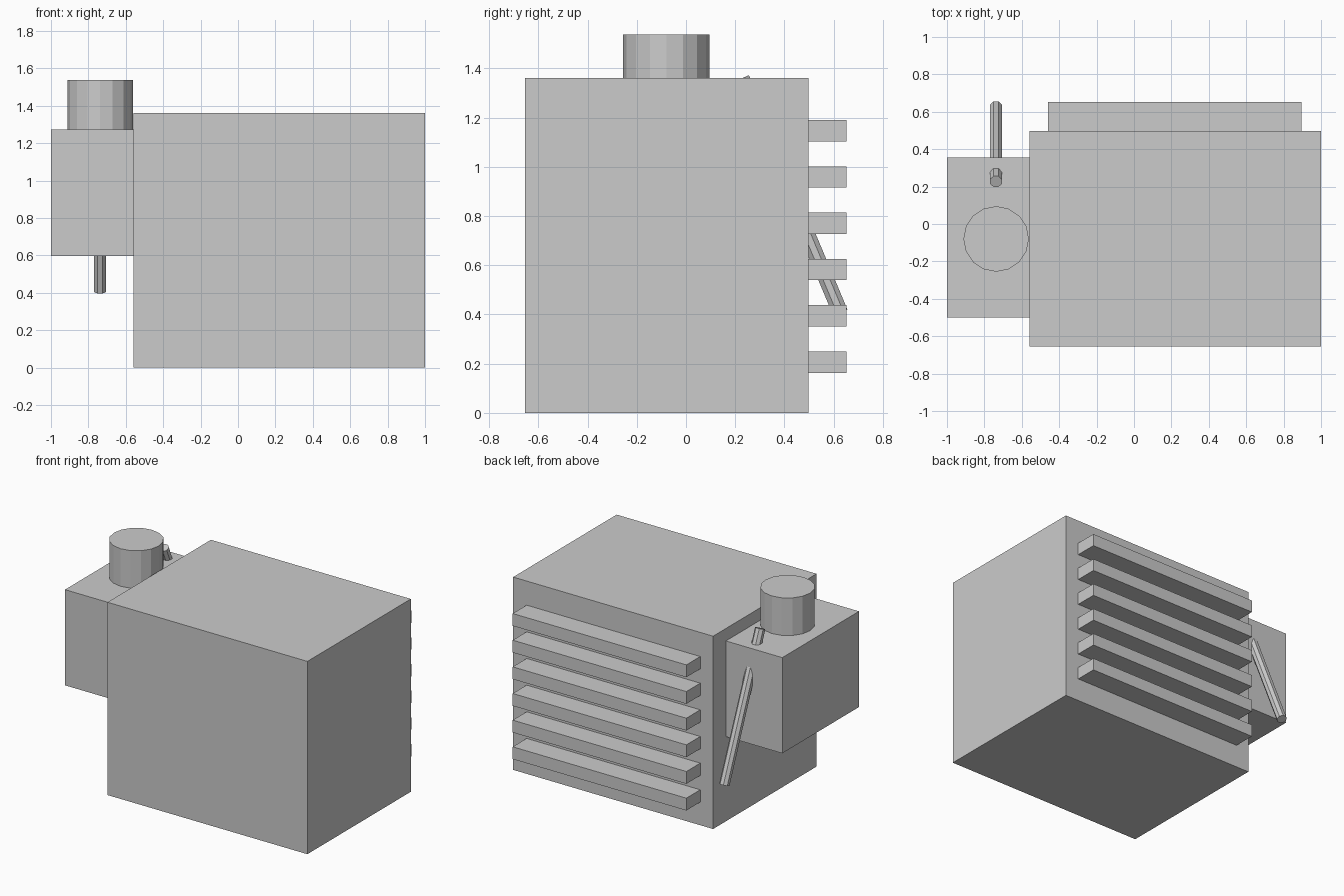
import bpy
import math
from mathutils import Vector

cube = bpy.data.objects.get("Cube")
if cube:
    bpy.data.objects.remove(cube, do_unlink=True)

# Single grey finish
grey = bpy.data.materials.new("light_grey")
grey.use_nodes = True
colour = (0.6, 0.6, 0.6, 1)
grey.diffuse_color = colour
grey.node_tree.nodes["Principled BSDF"].inputs["Base Color"].default_value = colour


def finish(name):
    obj = bpy.context.object
    obj.name = name
    obj.data.materials.append(grey)
    return obj


def box(name, low, high):
    low, high = Vector(low), Vector(high)
    bpy.ops.mesh.primitive_cube_add(size=1, location=(low + high) / 2)
    obj = finish(name)
    obj.scale = high - low
    bpy.ops.object.transform_apply(location=False, rotation=False, scale=True)
    return obj


def rod(name, start, end, radius, sides, turn=0):
    start, end = Vector(start), Vector(end)
    axis = end - start
    tilt = -math.atan2(axis.y, axis.z)
    bpy.ops.mesh.primitive_cylinder_add(vertices=sides, radius=radius, depth=axis.length)
    obj = finish(name)
    obj.rotation_euler.z = turn
    bpy.ops.object.transform_apply(location=False, rotation=True, scale=False)
    obj.rotation_euler.x = tilt
    obj.location = (start + end) / 2
    return obj


# Main housing and the smaller box on its right side
box("main_housing", (-0.56, -0.655, 0), (1, 0.498, 1.36))
box("side_box", (-1, -0.5, 0.597), (-0.56, 0.355, 1.272))

# Round cap on the side box
rod("top_cap", (-0.737, -0.08, 1.272), (-0.737, -0.08, 1.537), 0.175, 16)

# Slanted lever passing through the side box
rod("slanted_lever", (-0.738, 0.627, 0.408), (-0.738, 0.227, 1.36), 0.034, 8, math.pi / 8)

# Rear slats
for i in range(6):
    z = 0.163 + i * 0.188
    box(f"rear_slat_{i + 1}", (-0.46, 0.47, z), (0.895, 0.653, z + 0.087))
